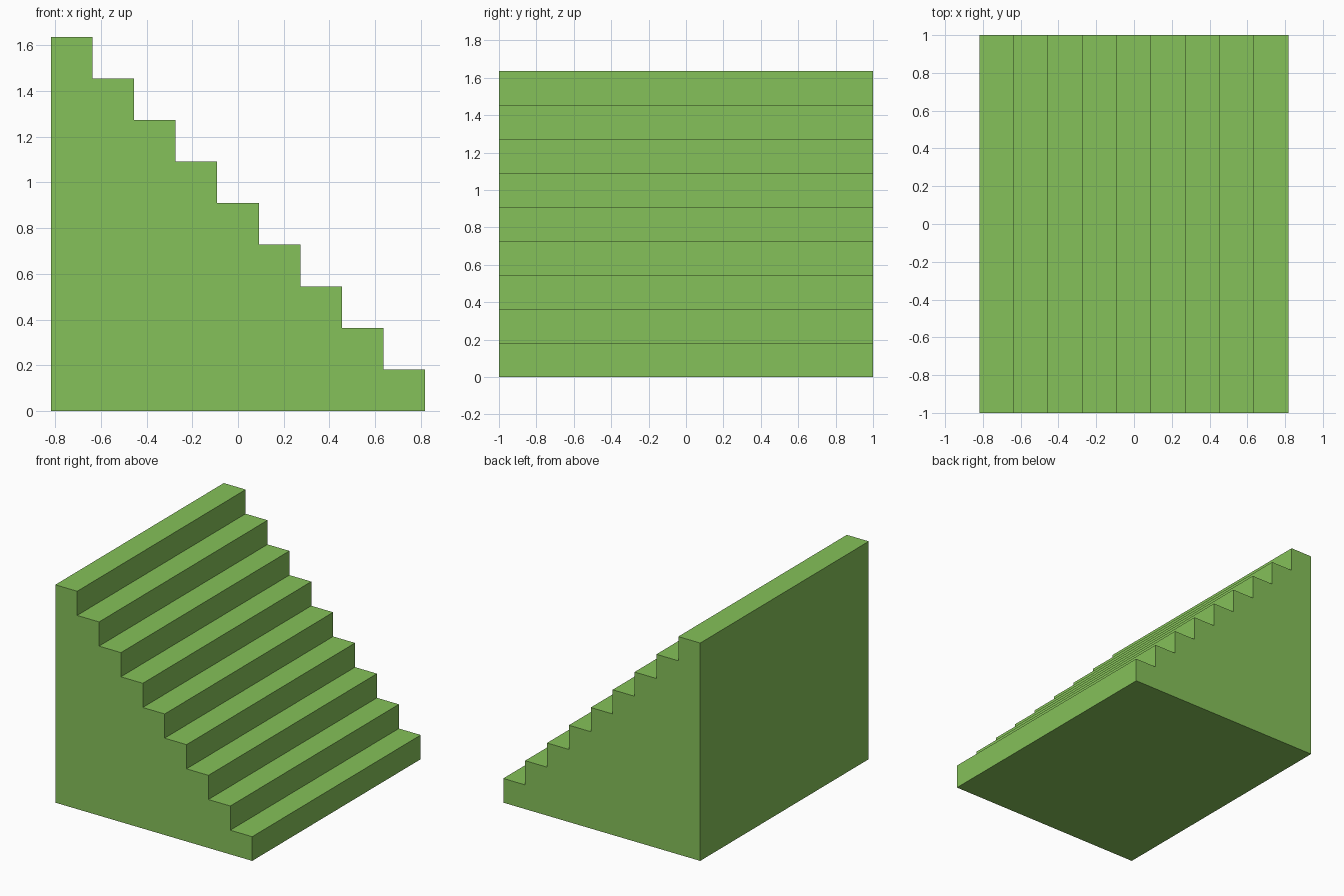
import bpy
import bmesh

cube = bpy.data.objects.get("Cube")
if cube:
    bpy.data.objects.remove(cube, do_unlink=True)

STEPS = 9
SIZE = 2 / 11            # tread depth and riser height
HALF = STEPS * SIZE / 2  # half the run
WIDTH = 2.0

# Single green material
green = bpy.data.materials.new("leaf green")
green.use_nodes = True
colour = (0.235, 0.533, 0.10, 1)
green.diffuse_color = colour
green.node_tree.nodes["Principled BSDF"].inputs["Base Color"].default_value = colour

# Stepped side profile: the base line, then treads and risers from low to high
profile = [(-HALF, 0), (HALF, 0)]
for i in range(STEPS):
    top = (i + 1) * SIZE
    profile += [(HALF - i * SIZE, top), (HALF - (i + 1) * SIZE, top)]

# Extrude the profile across the full width of the staircase
bm = bmesh.new()
side = bm.faces.new([bm.verts.new((x, -WIDTH / 2, z)) for x, z in profile])
extruded = bmesh.ops.extrude_face_region(bm, geom=[side], use_keep_orig=True)
far_verts = [v for v in extruded["geom"] if isinstance(v, bmesh.types.BMVert)]
bmesh.ops.translate(bm, verts=far_verts, vec=(0, WIDTH, 0))
bmesh.ops.recalc_face_normals(bm, faces=bm.faces)

mesh = bpy.data.meshes.new("staircase")
bm.to_mesh(mesh)
bm.free()
mesh.materials.append(green)
staircase = bpy.data.objects.new("staircase", mesh)
bpy.context.collection.objects.link(staircase)
